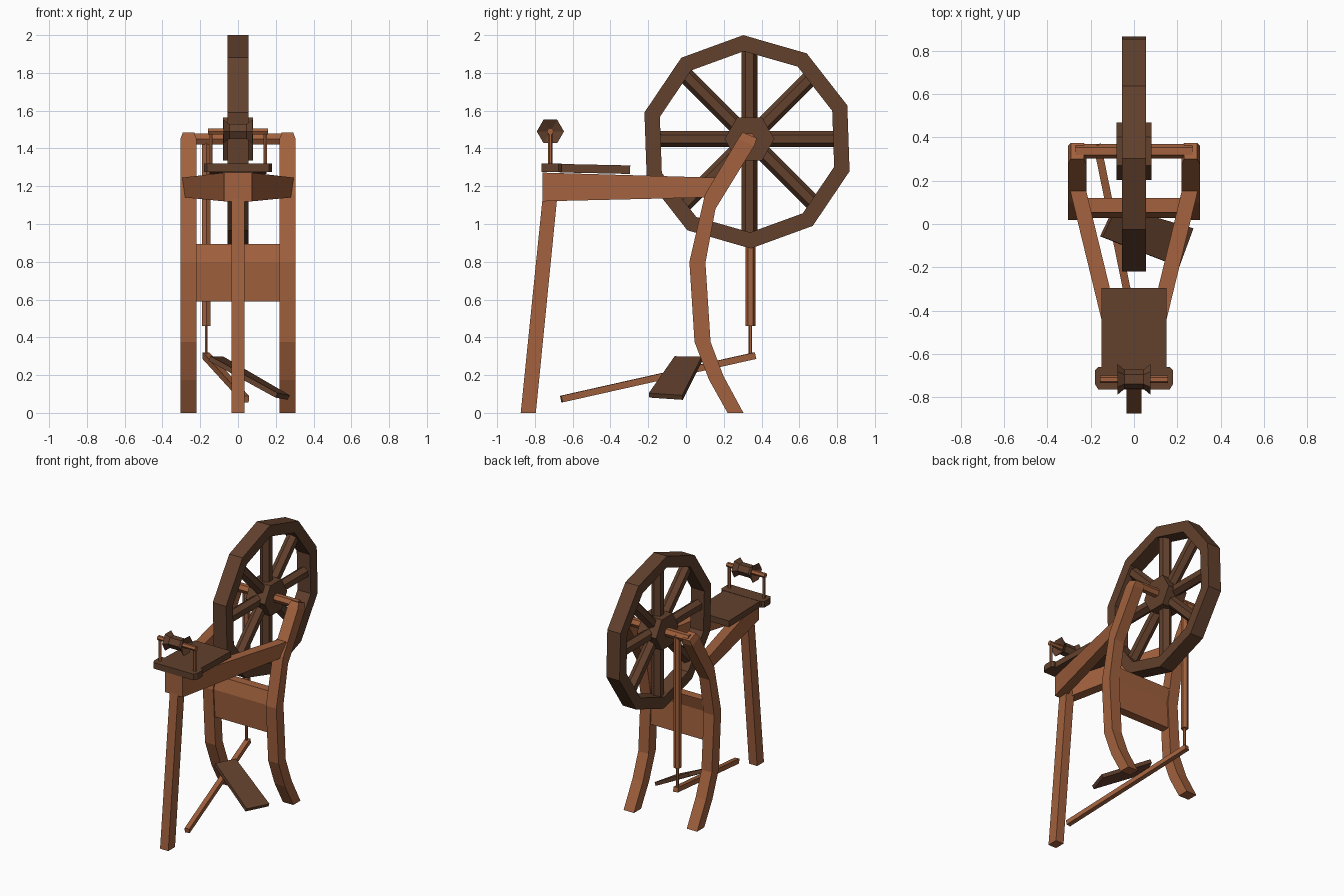
import bpy, bmesh, math
from mathutils import Vector as V

if "Cube" in bpy.data.objects:
    bpy.data.objects.remove(bpy.data.objects["Cube"])


def material(name, rgb):
    m = bpy.data.materials.new(name)
    m.diffuse_color = (*rgb, 1)
    m.use_nodes = True
    m.node_tree.nodes["Principled BSDF"].inputs["Base Color"].default_value = m.diffuse_color
    return m


LIGHT = material("light wood", (0.36, 0.12, 0.048))
DARK = material("dark wood", (0.122, 0.052, 0.026))


def loft(name, rings, mat, closed=False):
    """Skin a list of equal-length rings; cap the ends unless closed."""
    bm = bmesh.new()
    vs = [[bm.verts.new(p) for p in r] for r in rings]
    n = len(vs[0])
    for a, b in zip(vs, vs[1:] + vs[:1] if closed else vs[1:]):
        for i in range(n):
            bm.faces.new((a[i], a[(i + 1) % n], b[(i + 1) % n], b[i]))
    if not closed:
        bm.faces.new(vs[0])
        bm.faces.new(vs[-1])
    bmesh.ops.recalc_face_normals(bm, faces=bm.faces)
    me = bpy.data.meshes.new(name)
    bm.to_mesh(me)
    bm.free()
    me.materials.append(mat)
    ob = bpy.data.objects.new(name, me)
    bpy.context.collection.objects.link(ob)
    return ob


def tube(name, pts, radii, u, mat, n=6):
    """Faceted rod through pts; a flat side faces u."""
    pts = [V(p) for p in pts]
    d = (pts[-1] - pts[0]).normalized()
    u = V(u)
    u = (u - d * u.dot(d)).normalized()
    v = d.cross(u)
    ang = [math.pi / n + k * math.tau / n for k in range(n)]
    return loft(name, [[p + r * (u * math.cos(a) + v * math.sin(a)) for a in ang]
                       for p, r in zip(pts, radii)], mat)


def slab(name, outline, thick, mat):
    """Plate hanging below a roughly flat outline of top points."""
    o = [V(p) for p in outline]
    nrm = (o[1] - o[0]).cross(o[2] - o[1]).normalized()
    if nrm.z < 0:
        nrm = -nrm
    return loft(name, [o, [p - nrm * thick for p in o]], mat)


X, Y, Z = (1, 0, 0), (0, 1, 0), (0, 0, 1)

# Wheel rim: ten-sided ring with a square section
cy, cz = 0.323, 1.435
rim = []
for k in range(10):
    a = math.radians(92 + 36 * k)
    rim.append([(x, cy + r * math.cos(a), cz + r * math.sin(a))
                for r, x in ((0.565, -.055), (0.565, .055), (0.48, .055), (0.48, -.055))])
loft("wheel_rim", rim, DARK, closed=True)

# Hub, axle and eight spokes
hy, hz = 0.336, 1.45
tube("wheel_hub", [(-.08, hy, hz), (.08, hy, hz)], [.132] * 2, Z, DARK)
tube("wheel_axle", [(-.27, hy, hz), (.27, hy, hz)], [.033] * 2, Z, LIGHT)
for k in range(8):
    a = k * math.pi / 4
    c, s = math.cos(a), math.sin(a)
    tube("wheel_spoke", [(0, hy + .08 * c, hz + .08 * s), (0, hy + .495 * c, hz + .495 * s)],
         [.043] * 2, X, DARK)

# Curved rear legs: front edge and back edge points (y, z) from top to floor
edges = [((.30, 1.485), (.375, 1.455)), ((.275, 1.45), (.362, 1.415)),
         ((.10, 1.155), (.156, 1.08)), ((.018, .80), (.103, .795)),
         ((.045, .376), (.13, .376)), ((.122, .175), (.198, .196)), ((.22, 0), (.304, 0))]
for side in (-1, 1):
    rings = []
    for i, (f, b) in enumerate(edges):
        w = .03 if i == 0 else .043
        x = side * .262
        rings.append([(x - w, *f), (x + w, *f), (x + w, *b), (x - w, *b)])
    loft("rear_leg", rings, LIGHT)

# Apron panel between the rear legs, following their bend
loft("rear_apron", [[(x, y + t, z) for x, t in ((-.24, -.033), (.24, -.033), (.24, .033), (-.24, .033))]
                    for y, z in ((.087, .895), (.06, .80), (.073, .59))], LIGHT)

# Front leg
loft("front_leg", [[(-.034, a, z), (.034, a, z), (.034, b, z), (-.034, b, z)]
                   for a, b, z in ((-.875, -.795, 0), (-.757, -.68, 1.16))], LIGHT)

# Two tapering side arms that meet at the front
for s in (-1, 1):
    loft("side_arm", [[(s * (x - .037), y, zb), (s * (x + .037), y, zb),
                       (s * (x + .037), y, zt), (s * (x - .037), y, zt)]
                      for x, y, zb, zt in ((.036, -.76, 1.12, 1.272), (.262, .17, 1.142, 1.245))], LIGHT)

# Table board and chamfered front crosspiece
slab("table_board", [(-.15, -.67, 1.318), (.15, -.67, 1.318), (.15, -.295, 1.31), (-.15, -.295, 1.31)],
     .045, DARK)
slab("front_crosspiece", [(-.18, -.74, 1.32), (-.165, -.765, 1.32), (.165, -.765, 1.32), (.18, -.74, 1.32),
                          (.18, -.675, 1.32), (.165, -.66, 1.32), (-.165, -.66, 1.32), (-.18, -.675, 1.32)],
     .046, DARK)

# Spindle on two posts, with the bobbin
by, bz = -.718, 1.49
for s in (-1, 1):
    tube("spindle_post", [(s * .144, by, 1.31), (s * .144, by, bz)], [.0115] * 2, X, LIGHT)
tube("spindle", [(-.158, by, bz), (.158, by, bz)], [.018] * 2, Z, LIGHT)
tube("bobbin", [(x, by, bz) for x in (-.05, -.077, -.045, .045, .077, .05)],
     [.02, .072, .045, .045, .072, .02], Z, DARK)

# Drive rod from axle to treadle
tube("drive_rod", [(-.168, .341, 1.46), (-.168, .341, .46)], [.026] * 2, X, LIGHT)
tube("drive_rod_pin", [(-.168, .341, .47), (-.168, .341, .30)], [.009] * 2, X, LIGHT)

# Treadle bar and foot pedal
tube("treadle_bar", [(-.17, .365, .303), (.04, -.66, .073)], [.025] * 2, Z, LIGHT, n=4)
slab("foot_pedal", [(-.145, -.06, .30), (.21, -.197, .105), (.275, -.02, .093), (-.077, .083, .298)],
     .027, DARK)
